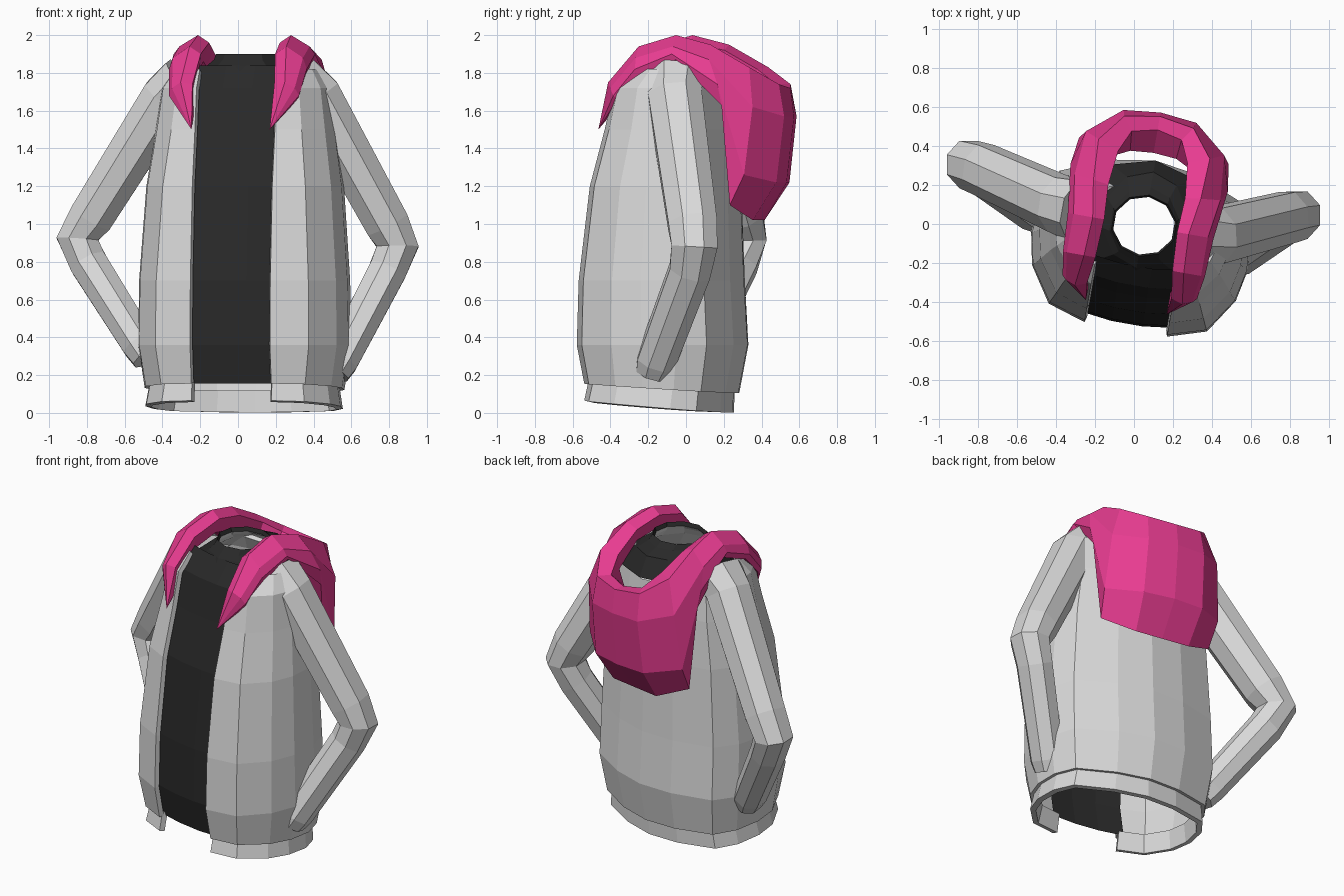
import bpy, bmesh, math
from mathutils import Matrix, Vector

cube = bpy.data.objects.get("Cube")
if cube:
    bpy.data.objects.remove(cube, do_unlink=True)


def material(name, rgb):
    mat = bpy.data.materials.new(name)
    mat.use_nodes = True
    mat.diffuse_color = (*rgb, 1)
    shader = next(n for n in mat.node_tree.nodes if n.type == "BSDF_PRINCIPLED")
    shader.inputs["Base Color"].default_value = (*rgb, 1)
    return mat


grey = material("light grey cloth", (.7, .7, .7))
pink = material("pink lining", (.8, .045, .28))
black = material("black shirt", (.022, .022, .022))

# The torso is turned a little about the vertical axis
TURN = Matrix.Rotation(math.radians(-10), 4, "Z") @ Matrix.Translation((.052, 0, 0))
OPENING = .215


def loft(name, rows, mat, wrap=False, caps=False, closed=False, thickness=0, turn=True):
    """Skin a list of equally long point rows with quads."""
    bm = bmesh.new()
    grid = [[bm.verts.new(p) for p in row] for row in rows]
    count = len(rows[0])
    for low, high in zip(grid, grid[1:]):
        for i in range(count if wrap else count - 1):
            j = (i + 1) % count
            bm.faces.new((low[i], low[j], high[j], high[i]))
    if caps:
        bm.faces.new(grid[0][::-1])
        bm.faces.new(grid[-1])
    if closed:
        bmesh.ops.remove_doubles(bm, verts=bm.verts[:], dist=.0005)
        bmesh.ops.recalc_face_normals(bm, faces=bm.faces[:])
    if turn:
        bm.transform(TURN)
    mesh = bpy.data.meshes.new(name)
    bm.to_mesh(mesh)
    bm.free()
    mesh.materials.append(mat)
    obj = bpy.data.objects.new(name, mesh)
    bpy.context.collection.objects.link(obj)
    if thickness:
        shell = obj.modifiers.new("cloth thickness", "SOLIDIFY")
        shell.thickness = thickness
        shell.offset = -1
    return obj


def mirrored(half):
    """Extend a half row, ending on the centre line, to the other side."""
    return half + [(-x, y, z) for x, y, z in half[-2::-1]]


# Half cross-section of the torso, from the front opening to the middle of the back
SECTION = [(0, -1), (.73, -.86), (.94, -.45), (1, -.07),
           (.97, .35), (.84, .69), (.4, .92), (0, 1)]


def torso_ring(z, width, front, back, slant=0):
    mid, depth = (front + back) / 2, (back - front) / 2
    half = []
    for i, (u, v) in enumerate(SECTION):
        x = OPENING if i == 0 else u * width
        half.append((x, mid + v * depth, z - slant * (v + 1) / 2))
    return mirrored(half)


# Jacket body: height, half width, front, back
body = [(.155, .53, -.50, .29), (.36, .565, -.54, .34), (.7, .56, -.53, .32),
        (1.2, .525, -.47, .30), (1.5, .48, -.39, .28), (1.72, .45, -.34, .25),
        (1.82, .39, -.24, .20)]
rings = [torso_ring(*row, slant=.05 if i == 0 else 0) for i, row in enumerate(body)]
loft("jacket_body", rings, grey, thickness=.03)

# Hem band, tucked under the body and lower at the back
hem = [(.18, .505, -.475, .265), (.065, .525, -.50, .26)]
loft("hem_band", [torso_ring(*row, slant=.064) for row in hem[::-1]], grey, thickness=.035)

# Shirt panel behind the opening
panel = [(z, front) for z, _, front, _ in body[:6]] + [(1.84, -.24)]
loft("shirt_front", [[(x, front + (.05 if abs(x) > .1 else .03), z)
                      for x in (-.24, -.08, .08, .24)] for z, front in panel], black)


# Shirt neck and its lining: half width, front, back, height
def neck_tube(name, rows, mat):
    angles = [math.tau * (i + .5) / 10 for i in range(10)]
    loft(name, [[(w * math.cos(a), (f + b) / 2 + (b - f) / 2 * math.sin(a), z)
                 for a in angles] for w, f, b, z in rows], mat, wrap=True)


neck_tube("shirt_neck", [(.37, -.28, .34, 1.72), (.22, -.22, .28, 1.84),
                         (.18, -.19, .2, 1.87), (.17, -.16, .16, 1.9),
                         (.16, -.15, .15, 1.875)], black)
neck_tube("neck_lining", [(.16, -.15, .15, 1.875), (.17, -.175, .185, 1.85),
                          (.2, -.2, .26, 1.81), (.34, -.25, .32, 1.70)], grey)

# Hood: rails run from the front lapel over the shoulder to the middle of the back
throat = [(.21, -.27, 1.68), (.21, -.18, 1.82), (.22, 0, 1.86), (.23, .15, 1.83),
          (.2, .33, 1.71), (.12, .37, 1.64), (0, .38, 1.62)]
inner_rim = [(.22, -.34, 1.74), (.20, -.2, 1.90), (.19, 0, 1.96), (.20, .18, 1.92),
             (.18, .36, 1.82), (.13, .47, 1.74), (0, .5, 1.72)]
outer_rim = [(.28, -.36, 1.75), (.26, -.2, 1.94), (.25, 0, 2), (.28, .19, 1.95),
             (.29, .40, 1.83), (.18, .54, 1.74), (0, .57, 1.72)]
upper_bag = [(.33, -.34, 1.72), (.35, -.2, 1.88), (.35, 0, 1.94), (.38, .20, 1.87),
             (.36, .43, 1.62), (.19, .57, 1.57), (0, .59, 1.57)]
lower_bag = [(.35, -.32, 1.68), (.37, -.2, 1.82), (.38, 0, 1.90), (.41, .25, 1.74),
             (.39, .39, 1.26), (.2, .53, 1.22), (0, .55, 1.22)]
tuck = [(.34, -.3, 1.66), (.36, -.18, 1.79), (.37, .02, 1.87), (.40, .27, 1.63),
        (.37, .31, 1.1), (.18, .40, 1.02), (0, .40, 1.02)]
lapel_tip = (.21, -.425, 1.5)
rails = [mirrored([lapel_tip] + rail)
         for rail in (throat, inner_rim, outer_rim, upper_bag, lower_bag, tuck)]
hood = loft("hood", rails + [rails[0]], pink, closed=True)
hood.location.x = -.017


def sleeve(name, path, sides=8):
    """Sweep an octagon, deeper than wide, along a bent path of (point, radius)."""
    points = [Vector(p) for p, _ in path]
    rows = []
    for i, (p, (_, radius)) in enumerate(zip(points, path)):
        before, after = points[max(i - 1, 0)], points[min(i + 1, len(points) - 1)]
        along = (after - before).normalized()
        side = along.cross(Vector((0, 1, 0))).normalized()
        depth = along.cross(side)
        turns = [math.tau * (k + .5) / sides for k in range(sides)]
        rows.append([p + radius * (side * math.cos(a) + depth * math.sin(a) * 1.1)
                     for a in turns])
    return loft(name, rows, grey, wrap=True, caps=True, closed=True, turn=False)


# Sleeves: shoulder, upper arm, elbow, forearm and cuff
sleeve("left_sleeve", [((.32, -.05, 1.75), .155), ((.415, -.06, 1.68), .14),
                       ((.79, .035, 1.0), .127), ((.845, .045, .88), .12),
                       ((.79, .02, .75), .108), ((.54, -.16, .27), .10),
                       ((.51, -.18, .21), .085)])
sleeve("right_sleeve", [((-.28, .07, 1.75), .155), ((-.38, .1, 1.67), .14),
                        ((-.775, .28, 1.04), .127), ((-.85, .305, .92), .12),
                        ((-.79, .27, .79), .108), ((-.52, .07, .36), .10),
                        ((-.48, .04, .29), .085)])
